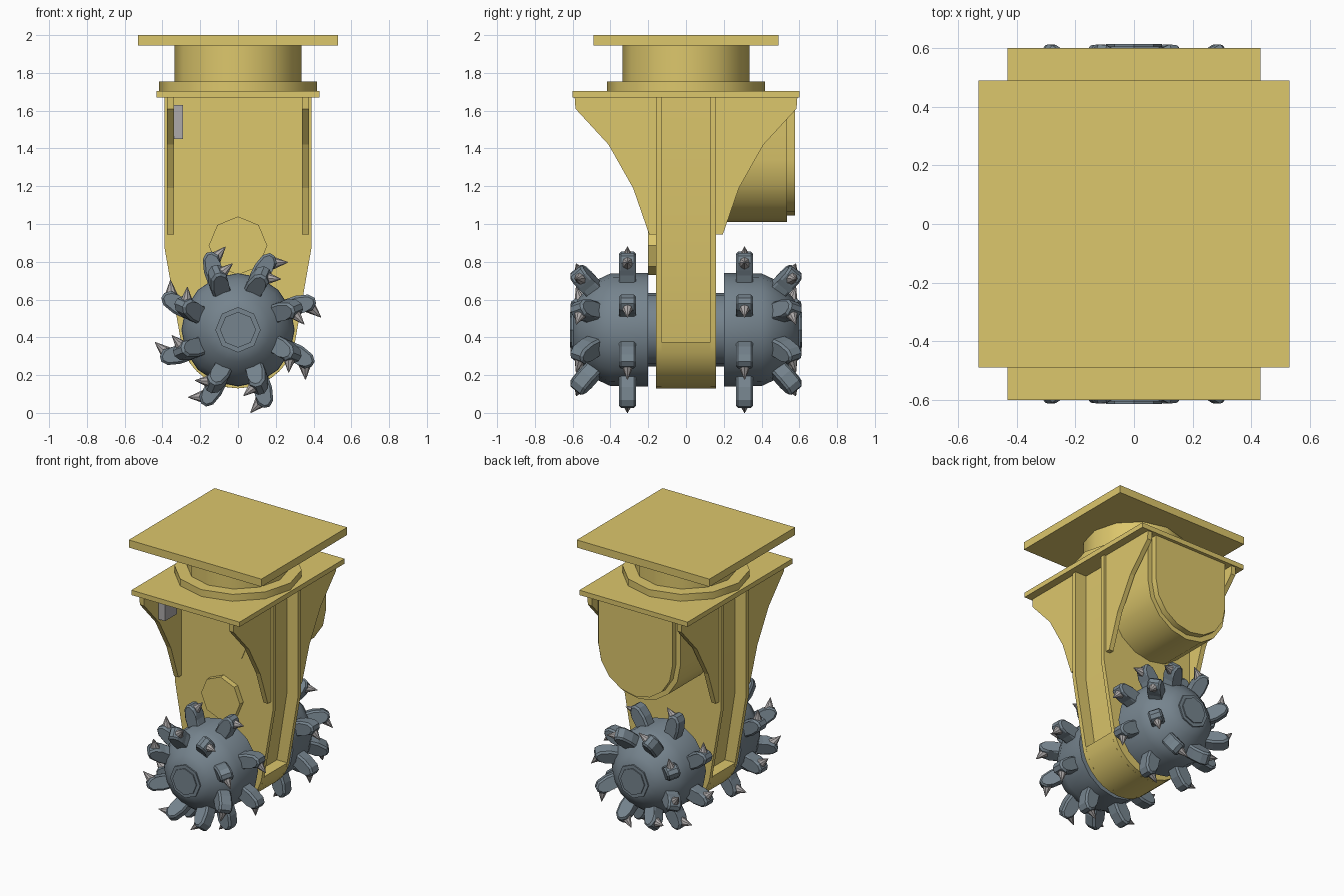
import bpy, bmesh
from math import sin, cos, pi, radians
from mathutils import Vector, Matrix

if "Cube" in bpy.data.objects:
    bpy.data.objects.remove(bpy.data.objects["Cube"])


def material(name, color):
    m = bpy.data.materials.new(name)
    m.diffuse_color = (*color, 1)
    m.use_nodes = True
    m.node_tree.nodes["Principled BSDF"].inputs["Base Color"].default_value = m.diffuse_color
    return m


YELLOW = material("yellow_paint", (0.72, 0.57, 0.15))
STEEL = material("blue_steel", (0.18, 0.23, 0.27))
TIP = material("carbide", (0.42, 0.40, 0.40))


def finish(name, bm, mat, smooth=None):
    bmesh.ops.recalc_face_normals(bm, faces=bm.faces[:])
    me = bpy.data.meshes.new(name)
    bm.to_mesh(me)
    bm.free()
    ob = bpy.data.objects.new(name, me)
    bpy.context.collection.objects.link(ob)
    me.materials.append(mat)
    if smooth:
        bpy.ops.object.select_all(action='DESELECT')
        ob.select_set(True)
        bpy.context.view_layer.objects.active = ob
        bpy.ops.object.shade_smooth_by_angle(angle=radians(smooth))
    return ob


def add_prism(bm, pts, place, lo, hi):
    """Extrude a 2D outline from lo to hi; place(a, b, depth) gives the 3D point."""
    ends = [[bm.verts.new(place(a, b, d)) for a, b in pts] for d in (lo, hi)]
    n = len(pts)
    bm.faces.new(ends[0])
    bm.faces.new(ends[1][::-1])
    for i in range(n):
        j = (i + 1) % n
        bm.faces.new((ends[0][i], ends[0][j], ends[1][j], ends[1][i]))


def along_x(a, b, d): return Vector((d, a, b))
def along_y(a, b, d): return Vector((a, d, b))
def along_z(a, b, d): return Vector((a, b, d))


def prism(name, pts, place, lo, hi, mat=YELLOW, smooth=None):
    bm = bmesh.new()
    add_prism(bm, pts, place, lo, hi)
    return finish(name, bm, mat, smooth)


def rect(a0, a1, b0, b1):
    return [(a0, b0), (a1, b0), (a1, b1), (a0, b1)]


def arc(r, cb, start, end, n):
    return [(r * cos(radians(start + (end - start) * i / n)),
             cb + r * sin(radians(start + (end - start) * i / n))) for i in range(n + 1)]


# Mounting plates and swivel neck
prism("top_mount_plate", rect(-.53, .53, -.49, .49), along_z, 1.945, 2.0)
prism("swivel_neck", arc(.335, 0, 0, 360, 12)[:-1], along_z, 1.75, 1.95, YELLOW, 40)
prism("neck_flange", arc(.418, 0, 0, 360, 12)[:-1], along_z, 1.70, 1.755, YELLOW, 40)
prism("base_plate", rect(-.432, .432, -.6, .6), along_z, 1.67, 1.705)

# Gearbox arm: two skins around a narrower core leave a channel on each side
bottom = arc(.31, .44, -4, -176, 14)
bottom_core = [p for p in arc(.31, .44, -12.1, -167.9, 14)]
skin = [(-.39, 1.68), (.39, 1.68), (.39, .88)] + bottom + [(-.39, .88)]
core = ([(-.30, 1.68), (.30, 1.68), (.30, .88), (.22, .375)] + bottom_core
        + [(-.22, .375), (-.30, .88)])
bm = bmesh.new()
add_prism(bm, skin, along_y, -.16, -.13)
add_prism(bm, core, along_y, -.13, .13)
add_prism(bm, skin, along_y, .13, .16)
finish("gearbox_arm", bm, YELLOW, 25)

# Curved gussets under the base plate
gusset = [(.15, 1.68), (.59, 1.68), (.585, 1.61), (.41, 1.42), (.28, 1.19), (.195, .945), (.15, .945)]
for sx, side in ((-1, "left"), (1, "right")):
    for sy, end in ((-1, "front"), (1, "back")):
        prism(f"gusset_{end}_{side}", [(a * sy, b) for a, b in gusset],
              along_x, sx * .34, sx * .375)

# Round covers on the front face and the small box beside the gusset
prism("upper_cover", arc(.205, 1.345, 90, 450, 8)[:-1], along_y, -.165, -.15)
prism("lower_cover", arc(.155, .885, 90, 450, 8)[:-1], along_y, -.20, -.15)
prism("sensor_box", rect(-.34, -.29, 1.45, 1.63), along_y, -.42, -.28, TIP)

# Motor housing at the back: rounded underneath, flat cap
for name, r, lo, hi in (("motor_housing", .33, .15, .535), ("motor_cap", .295, .53, .577)):
    prism(name, [(r, 1.675)] + arc(r, 1.34, 0, -180, 8) + [(-r, 1.675)],
          along_y, lo, hi, YELLOW, 35)

# Cutter drums: turned profile (distance from centre, radius)
AXIS = .44
DRUM = [(.20, .30), (.40, .298), (.46, .27), (.52, .225), (.565, .17), (.595, .12)]
HOLDER = [(0, -.055), (.10, -.05), (.165, -.03), (.19, .0), (.185, .03), (.155, .055),
          (.11, .05), (.08, .045), (0, .045)]


def add_tooth(holders, tips, angle, side, base_r, base_y, tilt):
    c, s = cos(angle), sin(angle)
    up = Vector((c * cos(tilt), side * sin(tilt), s * cos(tilt)))
    tan = Vector((s, 0, -c))
    wide = up.cross(tan)
    base = Vector((c * base_r, side * base_y, AXIS + s * base_r))
    # claw-shaped holder with chamfered flanks
    part = bmesh.new()
    add_prism(part, HOLDER, lambda a, b, d: base + up * a + tan * b + wide * d, -.046, .046)
    rims = [e for e in part.edges if abs((e.verts[0].co - e.verts[1].co).dot(wide)) < .001]
    bmesh.ops.bevel(part, geom=rims, offset=.012, segments=1, affect='EDGES')
    tmp = bpy.data.meshes.new("tmp")
    part.to_mesh(tmp)
    part.free()
    holders.from_mesh(tmp)
    bpy.data.meshes.remove(tmp)
    # pointed pick
    aim = (tan * .085 + up * .04).normalized()
    root = base + up * .145 + tan * .03
    rot = aim.to_track_quat('Z', 'Y').to_matrix().to_4x4()
    bmesh.ops.create_cone(tips, cap_ends=True, segments=8, radius1=.037, radius2=.002, depth=.085,
                          matrix=Matrix.Translation(root + aim * .0425) @ rot)


for side, label in ((-1, "front"), (1, "back")):
    bm = bmesh.new()
    verts = [bm.verts.new((0, side * y, AXIS + r)) for y, r in [(.20, 0)] + DRUM + [(.595, 0)]]
    edges = [bm.edges.new(verts[i:i + 2]) for i in range(len(verts) - 1)]
    bmesh.ops.spin(bm, geom=verts + edges, cent=(0, 0, AXIS), axis=(0, 1, 0),
                   angle=2 * pi, steps=16)
    bmesh.ops.remove_doubles(bm, verts=bm.verts[:], dist=.0005)
    finish(f"drum_{label}", bm, STEEL, 40)

    prism(f"drum_shaft_{label}", arc(.195, AXIS, 90, 450, 16)[:-1], along_y,
          side * .15, side * .21, STEEL, 40)
    prism(f"hub_ring_{label}", arc(.12, AXIS, 90, 450, 8)[:-1], along_y,
          side * .58, side * .605, STEEL)
    prism(f"hub_cap_{label}", arc(.095, AXIS, 90, 450, 8)[:-1], along_y,
          side * .60, side * .613, STEEL)

    # Two rings of eight teeth: one upright, one leaning outwards
    holders, tips = bmesh.new(), bmesh.new()
    for i in range(8):
        angle = radians(22.5 + 45 * i)
        add_tooth(holders, tips, angle, side, .25, .31, 0)
        add_tooth(holders, tips, angle, side, .20, .46, radians(42))
    finish(f"tooth_holders_{label}", holders, STEEL)
    finish(f"tooth_tips_{label}", tips, TIP)
